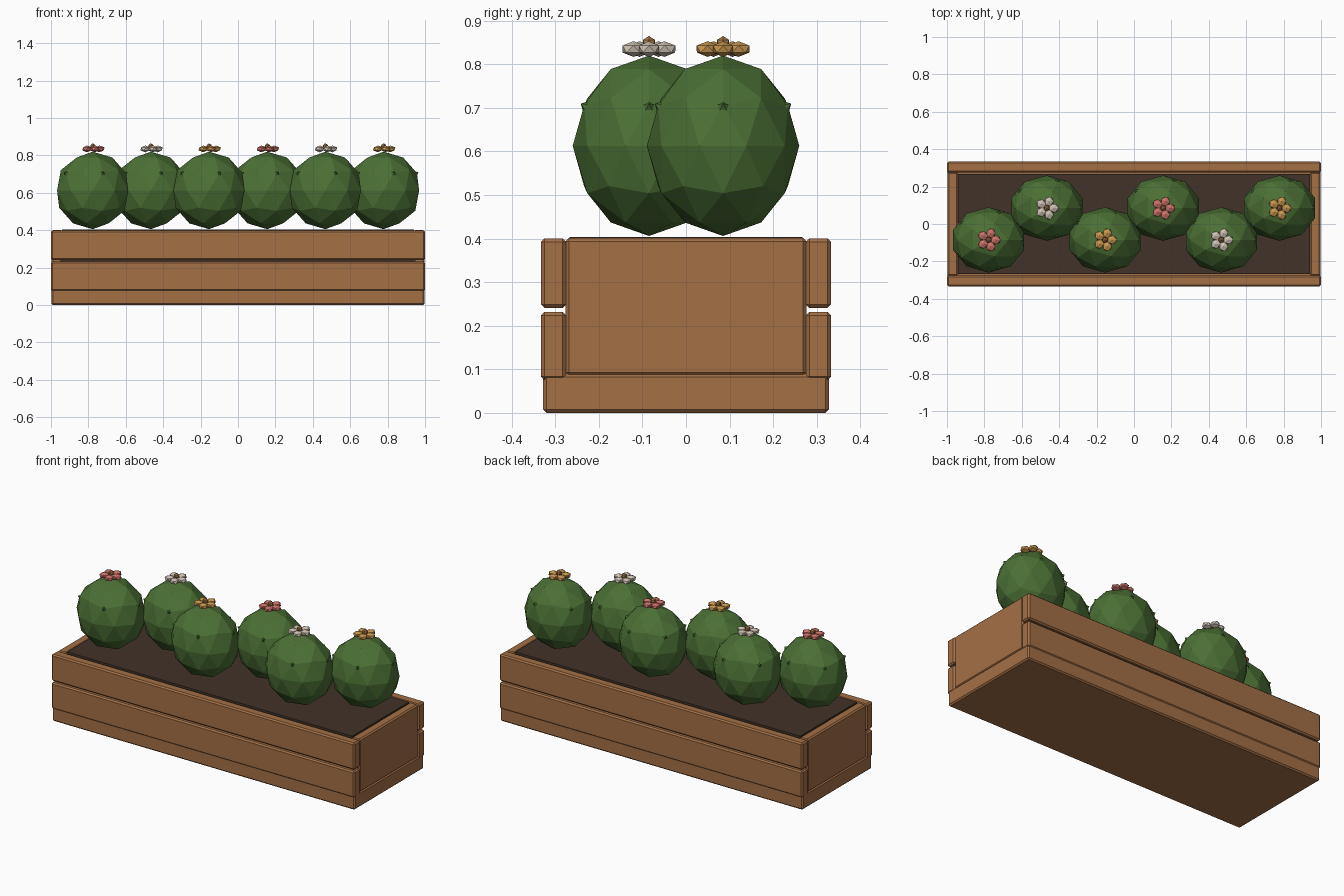
import bpy, math
from mathutils import Matrix, Vector
import bmesh

if "Cube" in bpy.data.objects:
    bpy.data.objects.remove(bpy.data.objects["Cube"])


def mat(name, rgb):
    m = bpy.data.materials.new(name)
    m.diffuse_color = (*rgb, 1)
    m.use_nodes = True
    m.node_tree.nodes["Principled BSDF"].inputs["Base Color"].default_value = m.diffuse_color
    return m


WOOD = mat("wood", (0.37, 0.16, 0.06))
SOIL = mat("soil", (0.055, 0.032, 0.022))
GREEN = mat("green", (0.07, 0.16, 0.035))
CENTRE = mat("flower_heart", (0.45, 0.22, 0.07))
PETALS = [mat("pink", (0.6, 0.17, 0.14)), mat("white", (0.62, 0.54, 0.45)),
          mat("yellow", (0.58, 0.31, 0.08))]


def box(name, x, y, z, material, bevel=0.008):
    """Box spanning the (min, max) ranges, with a small chamfer."""
    bm = bmesh.new()
    bmesh.ops.create_cube(bm, size=1)
    lo, hi = Vector((x[0], y[0], z[0])), Vector((x[1], y[1], z[1]))
    for v in bm.verts:
        v.co = [(a + b) / 2 + c * (b - a) for a, b, c in zip(lo, hi, v.co)]
    if bevel:
        bmesh.ops.bevel(bm, geom=bm.edges[:], offset=bevel, segments=1, affect='EDGES')
    return finish(name, bm, material)


def finish(name, bm, material):
    me = bpy.data.meshes.new(name)
    bm.to_mesh(me)
    bm.free()
    me.materials.append(material)
    ob = bpy.data.objects.new(name, me)
    bpy.context.collection.objects.link(ob)
    return ob


def ball(bm, subdivisions, centre, scale, turn=0):
    m = (Matrix.Translation(centre) @ Matrix.Rotation(turn, 4, 'Z')
         @ Matrix.Diagonal((*scale, 1)))
    bmesh.ops.create_icosphere(bm, subdivisions=subdivisions, radius=1, matrix=m)


# Planter: base, two planks per long side, end boards, soil
box("base", (-0.998, 0.998), (-0.328, 0.328), (0, 0.09), WOOD)
for s, side in ((-1, "front"), (1, "back")):
    ys = sorted((s * 0.275, s * 0.333))
    box(side + "_lower_plank", (-1, 1), ys, (0.075, 0.232), WOOD)
    box(side + "_upper_plank", (-1, 1), ys, (0.241, 0.40), WOOD)
for s, side in ((-1, "left"), (1, "right")):
    box(side + "_end_board", sorted((s * 0.94, s * 0.996)), (-0.277, 0.277), (0.085, 0.401), WOOD)
box("soil", (-0.94, 0.94), (-0.267, 0.267), (0.085, 0.404), SOIL, 0)

# Six cacti in a zigzag, each with spines and a five-petal flower
RX, RY, RZ = 0.20, 0.175, 0.207
for i in range(6):
    c = Vector((-0.777 + 0.311 * i, -0.085 if i % 2 == 0 else 0.085, 0.613))
    n = str(i + 1)

    body = bmesh.new()
    ball(body, 2, c, (RX, RY, RZ))
    finish("cactus_body_" + n, body, GREEN)

    spines = bmesh.new()
    for k in range(5):
        a = math.tau * k / 5
        d = Vector((0.894 * math.cos(a), 0.894 * math.sin(a), 0.447))
        p = c + Vector((d.x * RX, d.y * RY, d.z * RZ))
        m = Matrix.Translation(p) @ d.to_track_quat('Z', 'Y').to_matrix().to_4x4()
        bmesh.ops.create_cone(spines, cap_ends=True, segments=5, radius1=0.018,
                              radius2=0, depth=0.018, matrix=m)
    finish("cactus_spines_" + n, spines, GREEN)

    petals = bmesh.new()
    for k in range(5):
        a = math.tau * k / 5
        ball(petals, 1, c + Vector((0.037 * math.cos(a), 0.037 * math.sin(a), 0.222)),
             (0.03, 0.027, 0.018), a)
    finish("flower_petals_" + n, petals, PETALS[i % 3])

    heart = bmesh.new()
    ball(heart, 1, c + Vector((0, 0, 0.236)), (0.016, 0.016, 0.016))
    finish("flower_heart_" + n, heart, CENTRE)
